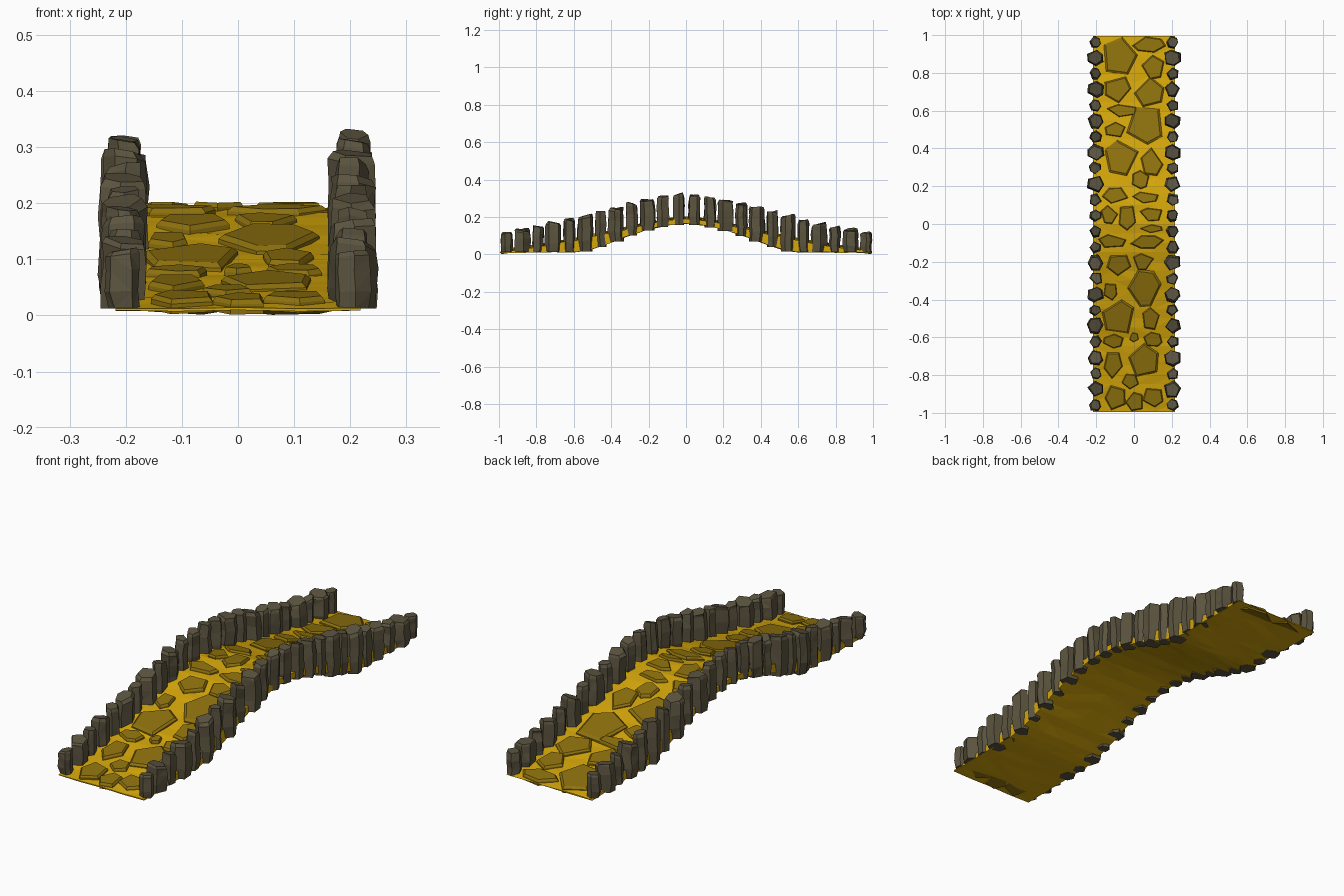
import bpy, bmesh, math, random

if "Cube" in bpy.data.objects:
    bpy.data.objects.remove(bpy.data.objects["Cube"])

random.seed(7)


def material(name, col):
    m = bpy.data.materials.new(name)
    m.diffuse_color = (*col, 1)
    m.use_nodes = True
    m.node_tree.nodes["Principled BSDF"].inputs["Base Color"].default_value = m.diffuse_color
    return m


GOLD = material("gold_ground", (0.66, 0.38, 0.003))
SLAB = material("dark_gold_slab", (0.27, 0.165, 0.004))
ROCK = material("grey_rock", (0.105, 0.088, 0.05))


def interp(pts, y):
    y = min(abs(y), 1.0)
    for (a, za), (b, zb) in zip(pts, pts[1:]):
        if y <= b:
            return za + (zb - za) * (y - a) / (b - a)
    return pts[-1][1]


# Arch profiles as (distance from the middle, height)
DECK = [(0, .19), (.1, .182), (.2, .163), (.4, .118), (.6, .075), (.8, .042), (1, .013)]
UNDER = [(0, .165), (.1, .155), (.2, .134), (.3, .102), (.4, .064), (.5, .03), (.57, .013), (1, .009)]
POST_TOP = [(0, .324), (.1, .314), (.2, .293), (.4, .243), (.55, .205), (.7, .17), (1, .108)]


def deck_z(y):
    return interp(DECK, y)


def make_object(name, bm, mat):
    bmesh.ops.recalc_face_normals(bm, faces=bm.faces)
    me = bpy.data.meshes.new(name)
    bm.to_mesh(me)
    bm.free()
    me.materials.append(mat)
    ob = bpy.data.objects.new(name, me)
    bpy.context.collection.objects.link(ob)
    return ob


def loft(bm, rings):
    """Skin a stack of equal point rings and cap both ends."""
    vs = [[bm.verts.new(p) for p in r] for r in rings]
    n = len(vs[0])
    for a, b in zip(vs, vs[1:]):
        for i in range(n):
            j = (i + 1) % n
            bm.faces.new((a[i], a[j], b[j], b[i]))
    bm.faces.new(vs[0][::-1])
    bm.faces.new(vs[-1])


def outline(n, rx, ry, jitter):
    """Irregular convex polygon stretched to fill a box of half sizes rx, ry."""
    start = random.random() * 6.28
    pts = []
    for i in range(n):
        a = start + (i + random.uniform(-jitter, jitter)) * math.tau / n
        pts.append((math.cos(a), math.sin(a)))
    x0, x1 = min(p[0] for p in pts), max(p[0] for p in pts)
    y0, y1 = min(p[1] for p in pts), max(p[1] for p in pts)
    return [(((x - x0) / (x1 - x0) * 2 - 1) * rx, ((y - y0) / (y1 - y0) * 2 - 1) * ry)
            for x, y in pts]


# Arched ground: lumpy top, underside flat at the ends and rising to the middle
bm = bmesh.new()
rings = []
for k in range(41):
    y = (-1 + k * 0.05) * .995
    xs = [-.218, -.11, 0, .11, .218]
    top = [(x, y, max(.012, deck_z(y) + random.uniform(-.004, .003))) for x in xs]
    bot = [(x, y, interp(UNDER, y) + random.uniform(-.002, .003)) for x in xs[::-1]]
    rings.append(top + bot)
loft(bm, rings)
bmesh.ops.triangulate(bm, faces=[f for f in bm.faces if len(f.verts) == 4])
make_object("arched_deck", bm, GOLD)

# Paving slabs: x, y, half width, half length
SLABS = [
    (-.07, .89, .09, .10), (.08, .95, .09, .042), (.10, .83, .06, .065),
    (-.085, .71, .07, .07), (.08, .70, .08, .08), (-.065, .60, .08, .033),
    (.055, .52, .095, .10), (-.10, .50, .055, .04), (-.065, .35, .09, .095),
    (.095, .33, .06, .075), (.035, .235, .045, .05), (-.10, .15, .07, .042),
    (.06, .14, .07, .03), (-.13, .05, .045, .05), (-.035, .03, .045, .065),
    (.09, .05, .06, .035), (.09, -.025, .06, .022), (-.115, -.09, .075, .035),
    (.07, -.095, .09, .035), (-.08, -.22, .065, .055), (.05, -.20, .055, .045),
    (.055, -.34, .09, .10), (-.125, -.36, .035, .045), (-.085, -.49, .085, .09),
    (.09, -.50, .045, .06), (0, -.60, .025, .025), (.10, -.61, .05, .038),
    (-.11, -.62, .055, .038), (-.11, -.75, .05, .07), (.05, -.72, .08, .09),
    (-.02, -.835, .045, .04), (-.10, -.92, .055, .065), (0, -.94, .045, .05),
    (.10, -.92, .055, .05)]
bm = bmesh.new()
for x, y, rx, ry in SLABS:
    pts = outline(random.choice((5, 5, 6)), rx, ry, .25)

    def ring(s, h):
        return [(x + px * s, y + py * s, max(0, deck_z(y + py * s) + h)) for px, py in pts]
    loft(bm, [ring(1, -.013), ring(1, .005), ring(.88, .013)])
make_object("paving_slabs", bm, SLAB)

# Standing rock posts along both edges, alternating wide and narrow
for side, name in ((-1, "left_rock_posts"), (1, "right_rock_posts")):
    bm = bmesh.new()
    for k in range(24):
        y = .963 - k * .0835
        wide = (k % 2 == 1) if k < 11 else (k % 2 == 0 and k > 12)
        r = .043 if wide else .032
        r *= random.uniform(.95, 1.07)
        top = interp(POST_TOP, y) + random.uniform(-.006, .004)
        low = max(.012, interp(UNDER, y) - .004)
        pts = outline(random.choice((5, 6)), r, r, .18)
        tx, ty = random.uniform(-.15, .15), random.uniform(-.3, .3)
        rings = []
        for t, s in ((0, .9), (.3, 1), (.65, .98), (.92, .94), (1, .82)):
            z = low + (top - low) * t
            dx, dy = random.uniform(-.003, .003), random.uniform(-.003, .003)
            rings.append([(side * .204 + dx + px * s * random.uniform(.9, 1.04),
                           y + dy + py * s * random.uniform(.9, 1.04),
                           z + (tx * px + ty * py) * t) for px, py in pts])
        loft(bm, rings)
    bmesh.ops.triangulate(bm, faces=[f for f in bm.faces if len(f.verts) == 4])
    make_object(name, bm, ROCK)
